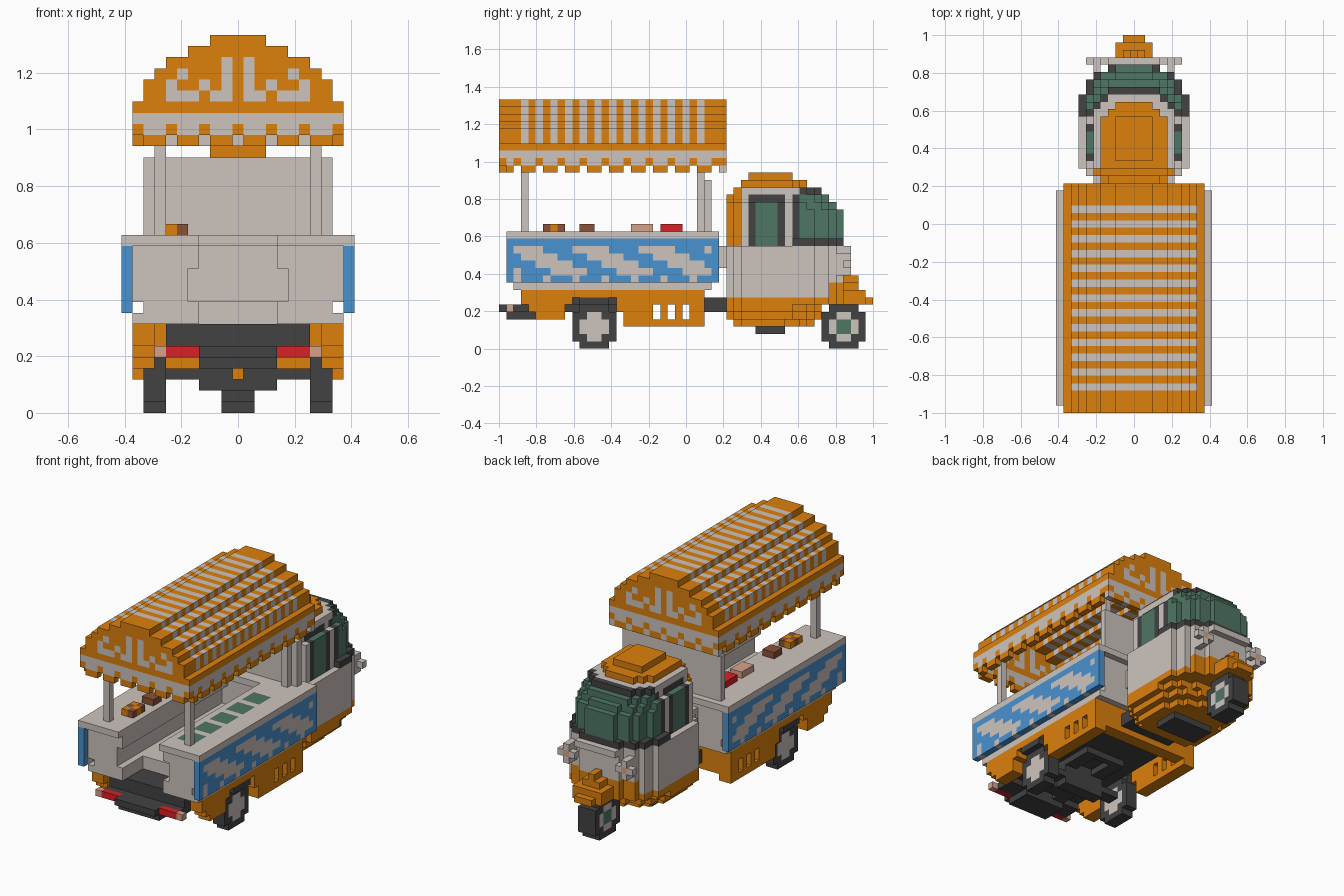
import bpy
import bmesh

cube = bpy.data.objects.get("Cube")
if cube:
    bpy.data.objects.remove(cube, do_unlink=True)

UNIT = 2 / 51  # edge of one building block


def linear(hex_code):
    values = [int(hex_code[i:i + 2], 16) / 255 for i in (0, 2, 4)]
    return [v / 12.92 if v < 0.04045 else ((v + 0.055) / 1.055) ** 2.4 for v in values] + [1]


PALETTE = {"orange": "DC800C", "white": "CDC4BE", "dark": "424242", "green": "4F7664",
           "blue": "4A92D0", "red": "D82126", "brown": "8A5236", "peach": "D6A28A"}
materials = {}
for colour, code in PALETTE.items():
    mat = bpy.data.materials.new(colour)
    mat.use_nodes = True
    mat.diffuse_color = linear(code)
    mat.node_tree.nodes["Principled BSDF"].inputs["Base Color"].default_value = linear(code)
    materials[colour] = mat


def span(limits):
    if isinstance(limits, int):
        limits = (limits, limits)
    return range(limits[0], limits[1] + 1)


def block(colour, x, y, z, mirror=False):
    """Fill a box of cells; colour is a name or a rule returning a name or None."""
    cells = {}
    for i in span(x):
        for j in span(y):
            for k in span(z):
                found = colour(i, j, k) if callable(colour) else colour
                if found:
                    cells[i, j, k] = found
                    if mirror:
                        cells[-i, j, k] = found
    return cells


def part(name, *layers):
    """Join layers of cells into one mesh made of their outer faces."""
    cells = {}
    for layer in layers:
        cells.update(layer)
    names = sorted(set(cells.values()))
    bm = bmesh.new()
    corners = {}

    def corner(p):
        if p not in corners:
            corners[p] = bm.verts.new(((p[0] - 0.5) * UNIT, p[1] * UNIT - 1, p[2] * UNIT))
        return corners[p]

    for cell, colour in cells.items():
        for axis in range(3):
            u, v = (axis + 1) % 3, (axis + 2) % 3
            for side in (0, 1):
                beside = list(cell)
                beside[axis] += 2 * side - 1
                if tuple(beside) in cells:
                    continue
                loop = []
                for du, dv in ((0, 0), (1, 0), (1, 1), (0, 1)):
                    p = list(cell)
                    p[axis] += side
                    p[u] += du
                    p[v] += dv
                    loop.append(corner(tuple(p)))
                face = bm.faces.new(loop if side else loop[::-1])
                face.material_index = names.index(colour)
    mesh = bpy.data.meshes.new(name)
    bm.to_mesh(mesh)
    bm.free()
    for colour in names:
        mesh.materials.append(materials[colour])
    obj = bpy.data.objects.new(name, mesh)
    bpy.context.collection.objects.link(obj)


# Striped canopy: hollow arch with scalloped valance
def arch(z):
    return {34: -1, 33: 2, 32: 4, 31: 6, 30: 7, 29: 8, 28: 8}.get(z, 9)


FLECKS = {28: (1, 2, 4, 5, 6), 29: (1, 3, 6), 30: (1, 5), 31: (1,)}


def canopy(x, y, z):
    end = y in (0, 30)
    reach = abs(x)
    if reach > arch(z) or not (end or reach == arch(z) or reach >= arch(z + 1)):
        return None
    scallop = (x if end else y + 1) % 3 == 0
    if z == 24 and scallop:
        return "white" if y == 30 else None
    if z in (25, 26):
        return "orange" if z == 25 and scallop else "white"
    if end:
        return "white" if reach in FLECKS.get(z, ()) else "orange"
    return "white" if z > 27 and y % 2 and 3 <= y <= 27 else "orange"


part("canopy", block(canopy, (-9, 9), (0, 30), (24, 33)))
part("canopy_poles", block("white", 7, 3, (16, 27), True), block("white", 7, 27, (16, 27), True))
part("back_panel", block("white", (-8, 8), 28, (9, 22)))


# Serving counters, joined across the back, with a banner along each side
def counter_top(x, y, z):
    return "green" if 5 <= x <= 7 and 4 <= y < 24 and y % 4 < 3 else "white"


def banner(x, y, z):
    if z == 9:
        return "white" if y % 4 == 2 else "blue"
    return "white" if z < 14 and 1 < y < 29 and (y + 2 * z) % 9 < 5 else "blue"


part("counters",
     block("white", (5, 9), (2, 28), (10, 12), True),
     block("white", (4, 9), (2, 28), (13, 14), True),
     block("white", (4, 10), (1, 29), 15, True),
     block("white", (-3, 3), (26, 28), 15),
     block(counter_top, (4, 10), (1, 29), 15))
part("side_banners", block(banner, 10, (1, 29), (9, 14), True))


# Floor with an opening above the rear step
def floor(x, y, z):
    return None if abs(x) < 4 and y < 7 else "white"


part("cargo_floor", block(floor, (-9, 9), (2, 28), 8), block(floor, (-8, 8), (2, 28), 9))


def baked(x, y, z):
    return "brown" if (x + y) % 2 else "orange"


part("food", block(baked, (-6, -5), (6, 8), 16), block("brown", (-6, -5), (11, 12), 16),
     block("peach", (-6, -5), (18, 20), 16), block("red", (-6, -5), (22, 24), 16))


# Lower bodywork with wheel arches and vents
def skirt(x, y, z):
    if 9 < y < 16 and z < 7:
        return "dark" if z == 6 and 10 < y < 15 else None
    if z < 6 and y < 10:
        return "orange" if z > 3 and 9 - z <= y < 9 else None
    if z < 5 and y < 17:
        return None
    if z in (4, 5) and y in (21, 23, 25):
        return None
    return "orange"


part("lower_body", block(skirt, (8, 9), (3, 27), (3, 7), True),
     block("orange", (-7, 7), (26, 27), (4, 7)))


# Ladder chassis, axle, rear step and hitch
def ladder(x, y, z):
    return "dark" if abs(x) in (2, 3) or (abs(x) < 4 and y % 6 < 2) else None


part("chassis", block("dark", (-6, 6), (3, 25), (6, 7)), block(ladder, (-3, 3), (3, 18), 5),
     block("dark", (-6, 6), (12, 13), 3), block("dark", (-3, 3), (12, 13), (2, 4)),
     block("orange", 0, 11, 3))
part("rear_step", block("dark", (-3, 3), (0, 4), 5), block("dark", (-3, 3), (1, 4), 4),
     block("dark", (4, 6), (2, 4), 5, True))
part("tail_lights", block("red", (4, 6), 1, 5, True), block("peach", 7, 1, 5, True))
part("hitch", block("dark", (-4, 4), (28, 30), (5, 6)), block("white", (-4, 4), (29, 30), (11, 13)))


# Wheels: rounded tyres with pale hubs
def wheel(start, centre):
    def rule(x, y, z):
        a, b = sorted((abs(2 * (y - start) - 5), abs(2 * z - 5)))
        if a == 5:
            return None
        if b == 1:
            return centre
        return "white" if b == 3 and a < 3 else "dark"
    return rule


part("rear_wheels", block(wheel(10, "white"), (7, 8), (10, 15), (0, 5), True))
part("front_wheel", block(wheel(44, "green"), (-1, 1), (44, 49), (0, 5)))


# Rounded cab: each layer has a front limit, a back limit and a half width
def cab(x, y, z):
    front = {3: 42, 4: 43, 5: 43, 19: 45, 20: 44, 21: 43, 22: 41, 23: 39}.get(z, 46)
    back = {3: 32, 21: 32, 22: 33, 23: 34}.get(z, 31)
    if not back <= y <= front:
        return None
    sill = z < 14 or (z == 14 and y > 39)
    side = {3: 5, 4: 6, 20: 5, 21: 5, 22: 4, 23: 2}.get(z, 7 if sill else 6)
    half = side
    if z < 21:
        half -= {0: 4, 1: 2, 2: 1, 3: 1}.get(front - y, 0) if z != 20 else max(0, y - 42)
    elif z < 23:
        half -= max(0, y - (41 if z == 21 else 39))
    if z < 22:
        half -= max(0, 33 - y)
    if abs(x) > half:
        return None
    if z < 7 or z > 21 or (z < 9 and y > 44):
        return "orange"
    if z < 14:
        return "white"
    if y < 33:
        return "orange"
    if z == 21:
        return "dark" if y == 43 or (y > 40 and abs(x) == half) else "white"
    if 34 <= y <= 38 and abs(x) == side:
        return "green" if 34 < y < 38 and z < 20 else "dark"
    if y < 40:
        return "white"
    return "dark" if y == 40 or z == 14 else "green"


part("cab", block(cab, (-7, 7), (31, 46), (3, 23)))
part("cab_underside", block("dark", (-3, 3), (35, 38), 2))
part("windscreen_ledge", block("white", (-3, 3), 47, 13))
part("headlights", block("white", 5, (44, 46), (10, 12), True),
     block("white", (4, 6), 47, 11, True), block("white", 5, 47, (10, 12), True),
     block("peach", 5, 47, 11, True))
part("front_fender", block("orange", (-1, 1), 50, 6), block("orange", (-2, 2), (46, 49), (6, 7)),
     block("orange", (-1, 1), (46, 48), 8), block("orange", 0, (47, 48), 9))
